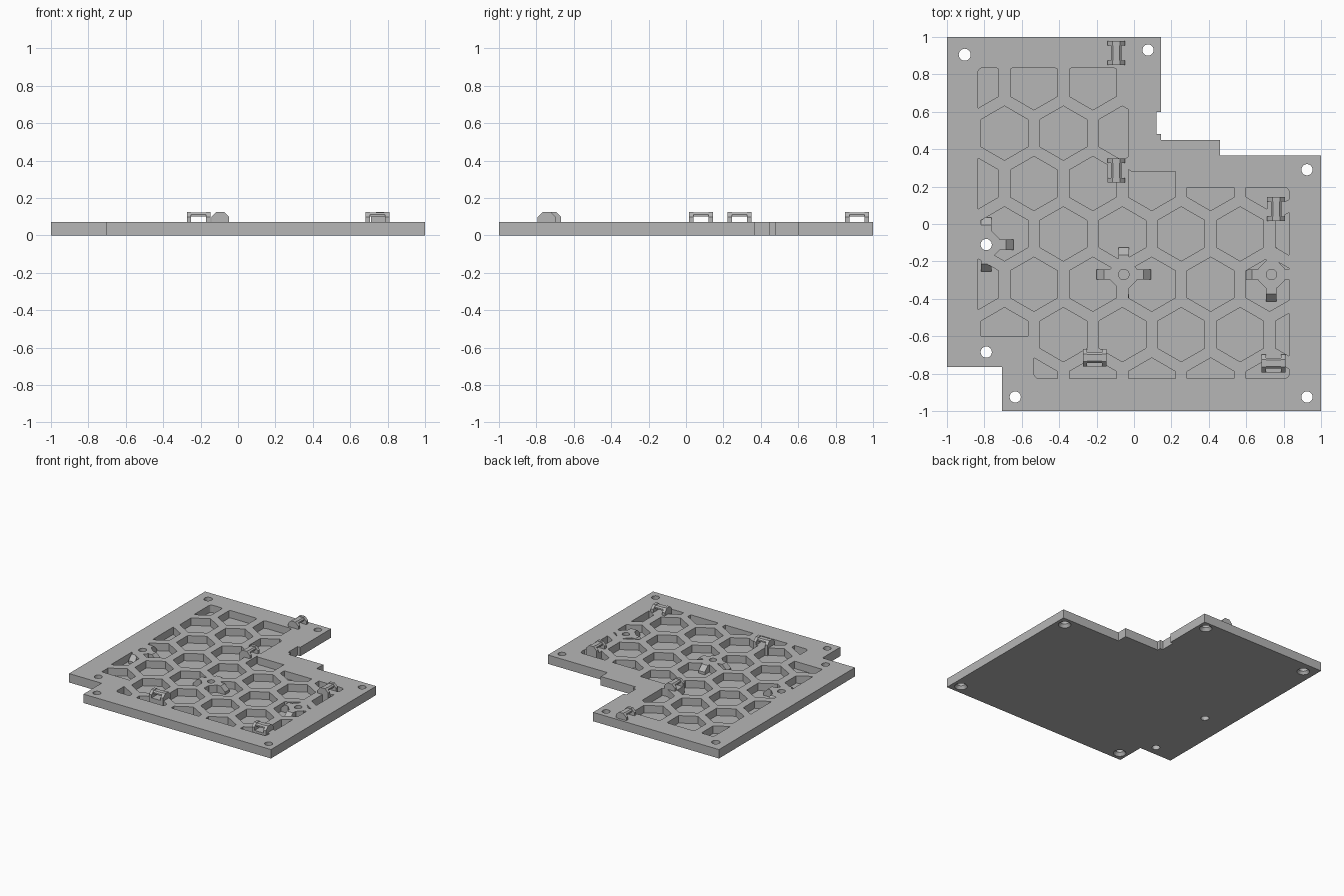
import bpy, bmesh, math
from mathutils import Matrix

if "Cube" in bpy.data.objects:
    bpy.data.objects.remove(bpy.data.objects["Cube"])

grey = bpy.data.materials.new("plain grey")
grey.use_nodes = True
grey.diffuse_color = (0.47, 0.47, 0.47, 1)
grey.node_tree.nodes["Principled BSDF"].inputs["Base Color"].default_value = grey.diffuse_color

TOP, FLOOR = 0.073, 0.012
SIDE = Matrix(((1, 0, 0, 0), (0, 0, -1, 0), (0, 1, 0, 0), (0, 0, 0, 1)))  # profile in x, z
END = Matrix(((0, 0, 1, 0), (1, 0, 0, 0), (0, 1, 0, 0), (0, 0, 0, 1)))   # profile in y, z


def prism(bm, pts, z0, z1, mat=Matrix()):
    low = [bm.verts.new(mat @ Matrix.Translation((x, y, z0)).translation) for x, y in pts]
    high = [bm.verts.new(mat @ Matrix.Translation((x, y, z1)).translation) for x, y in pts]
    n = len(pts)
    faces = [bm.faces.new(low[::-1]), bm.faces.new(high)]
    faces += [bm.faces.new((low[i], low[(i + 1) % n], high[(i + 1) % n], high[i])) for i in range(n)]
    bmesh.ops.recalc_face_normals(bm, faces=faces)


def ngon(x, y, r, n, turn=0.0):
    return [(x + r * math.cos(turn + math.tau * i / n), y + r * math.sin(turn + math.tau * i / n))
            for i in range(n)]


def rect(x, y, w, d):
    return [(x - w / 2, y - d / 2), (x + w / 2, y - d / 2), (x + w / 2, y + d / 2), (x - w / 2, y + d / 2)]


def finish(bm, name):
    me = bpy.data.meshes.new(name)
    bm.to_mesh(me)
    bm.free()
    me.materials.append(grey)
    ob = bpy.data.objects.new(name, me)
    bpy.context.collection.objects.link(ob)
    return ob


def solid(name, pts, z0, z1, mat=Matrix()):
    bm = bmesh.new()
    prism(bm, pts, z0, z1, mat)
    return finish(bm, name)


def boolean(ob, cutter, op="DIFFERENCE"):
    mod = ob.modifiers.new("cut", "BOOLEAN")
    mod.object, mod.operation, mod.solver = cutter, op, "EXACT"
    deps = bpy.context.evaluated_depsgraph_get()
    me = bpy.data.meshes.new_from_object(ob.evaluated_get(deps))
    ob.modifiers.clear()
    ob.data = me
    bpy.data.objects.remove(cutter)


# Stepped plate outline
plate = solid("base_plate", [
    (-1, 1), (.145, 1), (.145, .6), (.12, .6), (.12, .48), (.145, .48), (.145, .45),
    (.46, .45), (.46, .365), (1, .365), (1, -1), (-.705, -1), (-.705, -.765), (-1, -.765)], 0, TOP)

# Honeycomb of pockets
bm = bmesh.new()
for row in range(7):
    for col in range(7):
        x = -.85 + .315 * col + (.1575 if row % 2 else 0)
        prism(bm, ngon(x, .755 - .2693 * row, .145, 6, math.pi / 6), FLOOR, TOP + .1)
pockets = finish(bm, "pocket_cutter")

# Pocket area with rounded corners
bm = bmesh.new()
prism(bm, [(-.835, .835), (-.033, .835), (-.033, .28), (.25, .28), (.25, .195), (.83, .195),
           (.83, -.825), (-.535, -.825), (-.535, -.6), (-.835, -.6)], -.1, .3)
upright = [e for e in bm.edges if abs(e.verts[0].co.z - e.verts[1].co.z) > .1]
bmesh.ops.bevel(bm, geom=upright, offset=.025, segments=3, affect="EDGES", profile=.5)
boolean(pockets, finish(bm, "pocket_area"), "INTERSECT")

# Cross-shaped screw pads with sloped arm ends, left standing in the pockets
pads = [(-.79, -.11), (-.055, -.27), (.735, -.27)]
arm = [(0, -.1), (.145, -.1), (.145, TOP - .04), (.105, TOP), (.105, .3), (0, .3)]
for x, y in pads:
    boolean(pockets, solid("pad_core", ngon(x, y, .078, 8, math.pi / 8), -.1, .3))
    for k in range(4):
        place = Matrix.Translation((x, y, 0)) @ Matrix.Rotation(k * math.pi / 2, 4, "Z")
        boolean(pockets, solid("pad_arm", arm, -.028, .028, place @ SIDE))

# Cable tie anchors: two end walls and a bridge, on solid footings
anchors = [(-.095, .915, True), (-.095, .285, True), (.76, .08, True),
           (-.21, -.715, False), (.745, -.745, False)]
wall = [(-.048, TOP - .001), (.048, TOP - .001), (.048, .098), (.02, .126), (-.02, .126), (-.048, .098)]
for i, (x, y, upright_anchor) in enumerate(anchors):
    size = (.096, .128) if upright_anchor else (.128, .096)
    boolean(pockets, solid("footing", rect(x, y, *size), -.1, .3))
    bm = bmesh.new()
    prism(bm, wall, -.064, -.04, END)
    prism(bm, wall, .04, .064, END)
    prism(bm, [(-.028, .1), (.028, .1), (.028, .112), (.018, .122), (-.018, .122), (-.028, .112)],
          -.041, .041, END)
    ob = finish(bm, f"cable_anchor_{i + 1}")
    ob.location = (x, y, 0)
    ob.rotation_euler.z = math.pi / 2 if upright_anchor else 0

boolean(plate, pockets)

# Screw holes: plain through holes, blind pad holes, countersunk corner holes
bm = bmesh.new()
for x, y in [(-.79, -.11), (-.79, -.685)]:
    prism(bm, ngon(x, y, .03, 24), -.1, .3)
for x, y in pads[1:]:
    prism(bm, ngon(x, y, .028, 24), FLOOR, .3)
corners = [(-.905, .905), (.075, .93), (.925, .29), (.925, -.925), (-.635, -.925)]
for x, y in corners:
    prism(bm, ngon(x, y, .03 if x > -.9 else .032, 24), -.1, .3)
boolean(plate, finish(bm, "hole_cutter"))
bm = bmesh.new()
for x, y in corners:
    bmesh.ops.create_cone(bm, cap_ends=True, segments=24, radius1=.054, radius2=.024, depth=.04,
                          matrix=Matrix.Translation((x, y, .012)))
boolean(plate, finish(bm, "countersink_cutter"))
